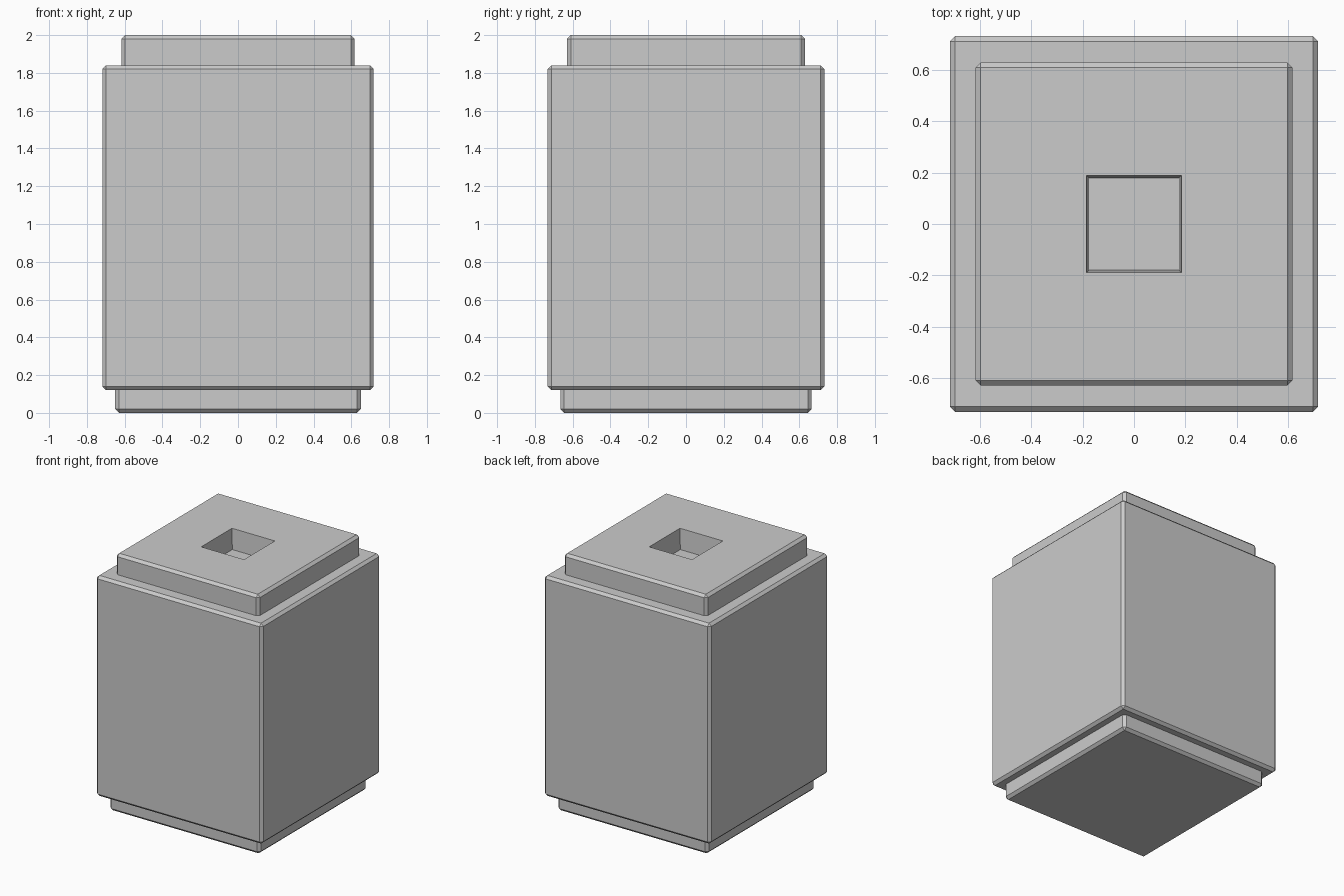
import bpy, bmesh

if "Cube" in bpy.data.objects:
    bpy.data.objects.remove(bpy.data.objects["Cube"])

CHAMFER = 0.02


def chamfered_box(name, hx, hy, z0, z1, open_side=None, socket=None):
    """Box with flat chamfers; open_side ('top'/'bottom') is left uncapped where it meets the body."""
    bm = bmesh.new()
    bmesh.ops.create_cube(bm, size=1)
    for v in bm.verts:
        v.co = (v.co.x * 2 * hx, v.co.y * 2 * hy, z1 if v.co.z > 0 else z0)

    # chamfer every edge except those around the open side
    skip = {'top': z1, 'bottom': z0}.get(open_side)
    edges = [e for e in bm.edges
             if skip is None or any(abs(v.co.z - skip) > 1e-5 for v in e.verts)]
    bmesh.ops.bevel(bm, geom=edges, offset=CHAMFER, segments=1,
                    affect='EDGES', profile=0.5)
    bm.normal_update()
    if skip is not None:
        caps = [f for f in bm.faces if all(abs(v.co.z - skip) < 1e-5 for v in f.verts)]
        bmesh.ops.delete(bm, geom=caps, context='FACES_ONLY')

    # tapered square socket sunk into the top face
    if socket:
        top = max((f for f in bm.faces if f.normal.z > 0.99), key=lambda f: f.calc_area())
        bmesh.ops.inset_individual(bm, faces=[top], thickness=0.2)

        def place(face, sx, sy, z):
            for v in face.verts:
                v.co = (sx if v.co.x > 0 else -sx, sy if v.co.y > 0 else -sy, z)

        sx, sy, taper = socket
        place(top, sx, sy, z1)
        floor = bmesh.ops.extrude_discrete_faces(bm, faces=[top])['faces'][0]
        place(floor, sx - taper, sy - taper, z0)
        bmesh.ops.delete(bm, geom=[floor], context='FACES')  # body top is the floor

    mesh = bpy.data.meshes.new(name)
    bm.to_mesh(mesh)
    bm.free()
    obj = bpy.data.objects.new(name, mesh)
    bpy.context.collection.objects.link(obj)
    return obj


# foot plinth, main block, raised cap with socket
chamfered_box("base_plinth", 0.65, 0.665, 0.0, 0.12, open_side='top')
chamfered_box("main_block", 0.718, 0.733, 0.12, 1.84)
chamfered_box("top_cap", 0.618, 0.63, 1.84, 2.0, open_side='bottom',
              socket=(0.185, 0.19, 0.01))
